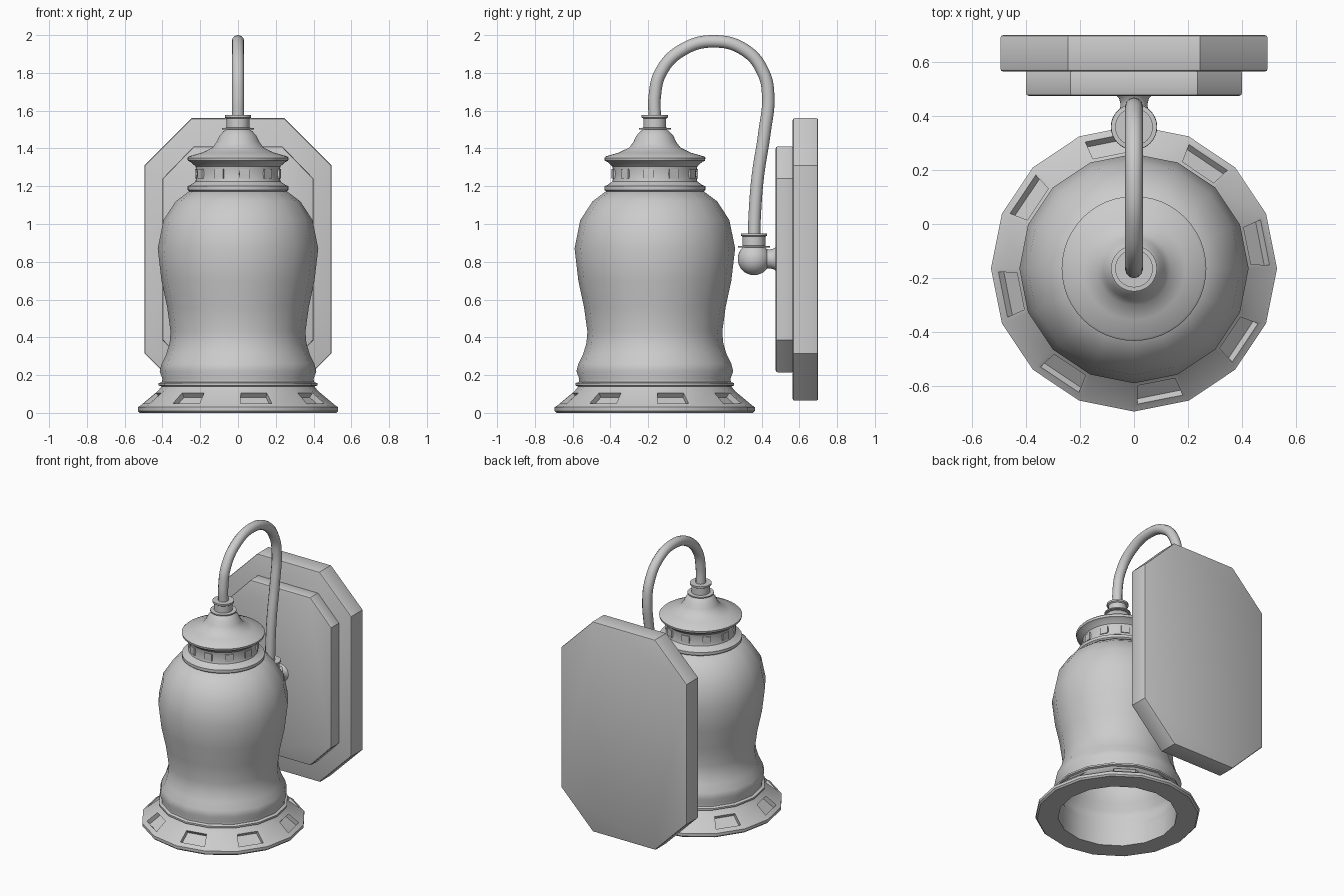
import bpy, bmesh, math
from mathutils import Vector, Matrix

cube = bpy.data.objects.get("Cube")
if cube:
    bpy.data.objects.remove(cube, do_unlink=True)

grey = bpy.data.materials.new("grey metal")
grey.use_nodes = True
colour = (0.6, 0.6, 0.6, 1)
grey.diffuse_color = colour
grey.node_tree.nodes["Principled BSDF"].inputs["Base Color"].default_value = colour

AXIS_Y = -0.165   # lamp axis
ARM_Y = 0.36      # lower joint axis


def finish(name, bm, angle=35):
    bmesh.ops.recalc_face_normals(bm, faces=bm.faces)
    mesh = bpy.data.meshes.new(name)
    bm.to_mesh(mesh)
    bm.free()
    return link(name, mesh, angle)


def link(name, data, angle=35):
    obj = bpy.data.objects.new(name, data)
    data.materials.append(grey)
    bpy.context.collection.objects.link(obj)
    if obj.type == 'MESH':
        bpy.ops.object.select_all(action='DESELECT')
        obj.select_set(True)
        bpy.context.view_layer.objects.active = obj
        bpy.ops.object.shade_smooth_by_angle(angle=math.radians(angle))
    return obj


def lathe(profile, y, sides):
    """Spin (radius, height) points about a vertical axis; returns bmesh and its bands."""
    bm = bmesh.new()
    rings = []
    for r, z in profile:
        if r == 0:
            rings.append([bm.verts.new((0, y, z))] * sides)
        else:
            rings.append([bm.verts.new((r * math.cos(a), y + r * math.sin(a), z))
                          for a in (math.tau * i / sides for i in range(sides))])
    bands = []
    for low, high in zip(rings, rings[1:]):
        band = []
        for i in range(sides):
            j = (i + 1) % sides
            corners = dict.fromkeys((low[i], low[j], high[j], high[i]))
            band.append(bm.faces.new(list(corners)))
        bands.append(band)
    return bm, bands


# Bell shade with a hollow inside
outer = [(0.405, 0.15), (0.40, 0.18), (0.415, 0.22), (0.405, 0.26), (0.38, 0.31),
         (0.362, 0.37), (0.357, 0.43), (0.375, 0.56), (0.405, 0.70), (0.425, 0.87),
         (0.395, 1.02), (0.33, 1.12), (0.25, 1.18)]
inner = [(r - 0.02, z - 0.01) for r, z in reversed(outer)]
bm, _ = lathe([(0, 1.18)] + outer[::-1] + inner[::-1] + [(0, 1.17)], AXIS_Y, 16)
bm.free()
bm, _ = lathe([(0, 1.18)] + outer[::-1] + inner[::-1] + [(0, 1.165)], AXIS_Y, 16)
finish("bell_shade", bm, 50)

# Flared skirt with a recessed slot in every other side
skirt = [(0.385, 0.15), (0.385, 0.0), (0.52, 0.0), (0.53, 0.01), (0.53, 0.03), (0.515, 0.04),
         (0.425, 0.115), (0.405, 0.14), (0.42, 0.145), (0.42, 0.157), (0.40, 0.165), (0.385, 0.15)]
bm, bands = lathe(skirt, AXIS_Y, 16)
bmesh.ops.remove_doubles(bm, verts=bm.verts, dist=0.0005)
bmesh.ops.recalc_face_normals(bm, faces=bm.faces)
slots = bands[5][::2]
bmesh.ops.inset_individual(bm, faces=slots, thickness=0.02)
bmesh.ops.inset_individual(bm, faces=slots, thickness=0.0001, depth=-0.03)
finish("skirt", bm, 28)

# Cap over the shade
cap = [(0, 1.17), (0.255, 1.17), (0.267, 1.18), (0.267, 1.20), (0.25, 1.207), (0.225, 1.225),
       (0.217, 1.265), (0.225, 1.305), (0.25, 1.328), (0.265, 1.335), (0.268, 1.35),
       (0.26, 1.358), (0.19, 1.378), (0.135, 1.405), (0.113, 1.435), (0.098, 1.467),
       (0.075, 1.492), (0.055, 1.505), (0, 1.505)]
bm, _ = lathe(cap, AXIS_Y, 48)
finish("cap", bm)

# Ring of small square studs on the cap neck
bm = bmesh.new()
for i in range(10):
    turn = Matrix.Rotation(math.radians(9 + 36 * i), 4, 'Z')
    place = Matrix.Translation((0, AXIS_Y, 1.265)) @ turn @ Matrix.Translation((0, -0.215, 0))
    bmesh.ops.create_cube(bm, size=1, matrix=place @ Matrix.Diagonal((0.055, 0.024, 0.05, 1)))
finish("neck_studs", bm)

# Matching collars at both ends of the arm
for name, y, z in (("upper_collar", AXIS_Y, 1.5), ("lower_collar", ARM_Y, 0.875)):
    steps = [(0, 0), (0.085, 0), (0.085, 0.008), (0.06, 0.01), (0.06, 0.058),
             (0.07, 0.064), (0.07, 0.076), (0, 0.076)]
    bm, _ = lathe([(r, z + h) for r, h in steps], y, 32)
    finish(name, bm)

# Gooseneck arm
path = [(AXIS_Y, 1.55), (AXIS_Y, 1.68), (-0.135, 1.80), (-0.03, 1.915), (0.15, 1.967),
        (0.32, 1.915), (0.41, 1.80), (0.435, 1.68), (0.415, 1.48), (0.38, 1.25),
        (0.364, 1.05), (ARM_Y, 0.92)]
curve = bpy.data.curves.new("arm", 'CURVE')
curve.dimensions = '3D'
curve.bevel_depth = 0.033
curve.bevel_resolution = 4
curve.use_fill_caps = True
spline = curve.splines.new('BEZIER')
spline.bezier_points.add(len(path) - 1)
for point, (y, z) in zip(spline.bezier_points, path):
    point.co = (0, y, z)
    point.handle_left_type = point.handle_right_type = 'AUTO'
link("arm", curve)

# Ball joint and the flared stem that meets the backplate
bm = bmesh.new()
bmesh.ops.create_uvsphere(bm, u_segments=32, v_segments=16, radius=0.086,
                          matrix=Matrix.Translation((0, ARM_Y, 0.815)))
finish("ball_joint", bm)
bm, _ = lathe([(0, 0), (0.055, 0), (0.05, 0.055), (0.055, 0.075), (0.068, 0.09), (0, 0.09)], 0, 32)
bm.transform(Matrix.Translation((0, 0.39, 0.815)) @ Matrix.Rotation(-math.pi / 2, 4, 'X'))
finish("wall_stem", bm)


# Stepped octagonal backplate
def plate(name, half_x, low, high, cut_x, cut_z, front, back):
    mid, half_z = (low + high) / 2, (high - low) / 2
    corner = [(half_x, half_z - cut_z), (half_x - cut_x, half_z)]
    outline = (corner + [(-x, z) for x, z in corner[::-1]]
               + [(-x, -z) for x, z in corner] + [(x, -z) for x, z in corner[::-1]])
    bm = bmesh.new()
    face = bm.faces.new([bm.verts.new((x, front, mid + z)) for x, z in outline])
    solid = bmesh.ops.extrude_face_region(bm, geom=[face])
    moved = [v for v in solid["geom"] if isinstance(v, bmesh.types.BMVert)]
    bmesh.ops.translate(bm, verts=moved, vec=Vector((0, back - front, 0)))
    rims = [e for e in bm.edges if abs(e.verts[0].co.y - e.verts[1].co.y) < 0.001]
    bmesh.ops.bevel(bm, geom=rims, offset=0.01, segments=2, affect='EDGES', profile=0.5)
    finish(name, bm, 40)


plate("backplate", 0.495, 0.065, 1.56, 0.25, 0.25, 0.565, 0.70)
plate("backplate_step", 0.40, 0.215, 1.41, 0.165, 0.17, 0.475, 0.57)
